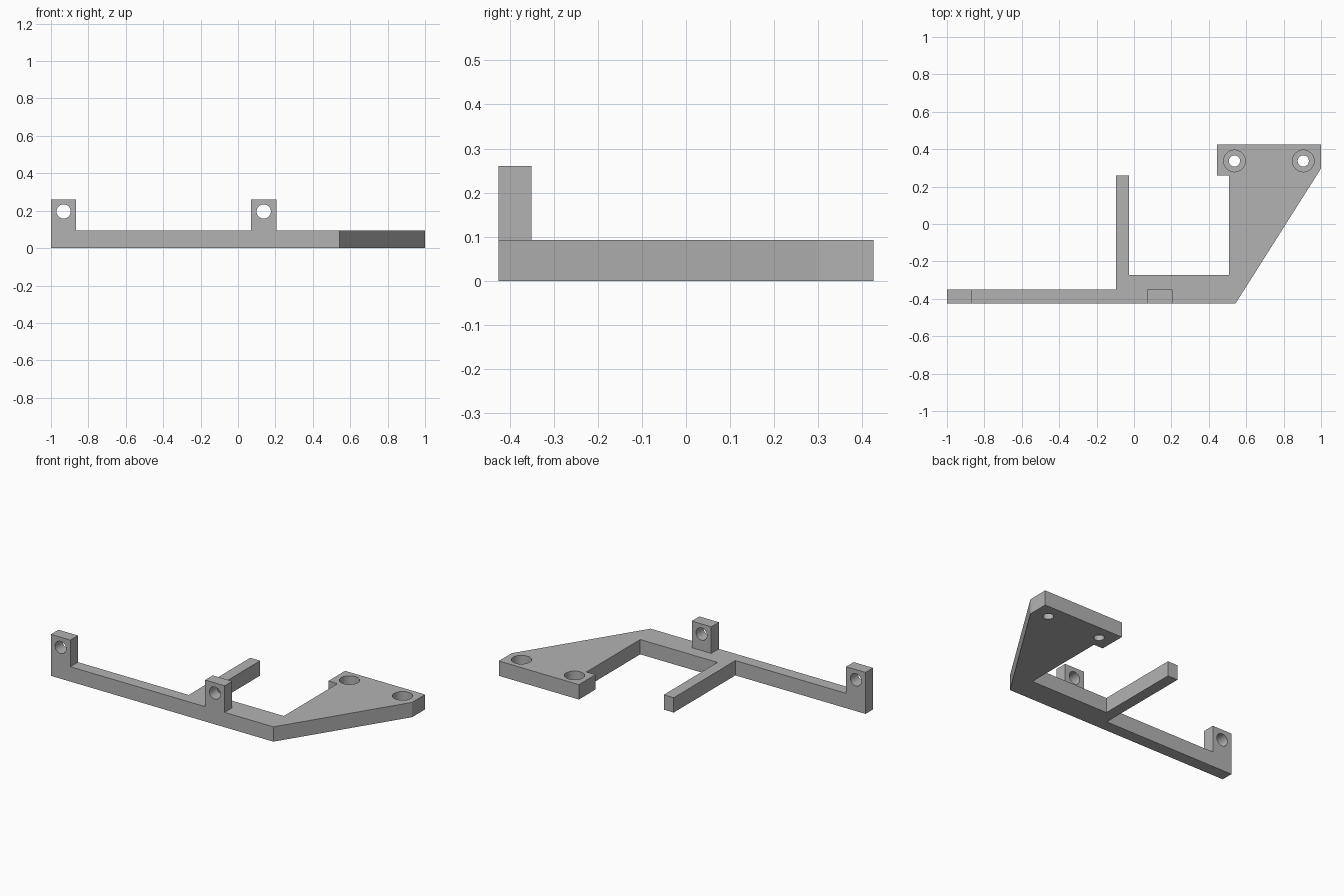
import bpy, bmesh, math
from mathutils import Matrix, Vector

if "Cube" in bpy.data.objects:
    bpy.data.objects.remove(bpy.data.objects["Cube"])

T = 0.093            # plate thickness
FRONT, BACK = -0.425, 0.425

grey = bpy.data.materials.new("plain grey")
grey.diffuse_color = (0.45, 0.45, 0.45, 1)
grey.use_nodes = True
grey.node_tree.nodes["Principled BSDF"].inputs["Base Color"].default_value = grey.diffuse_color


def add_object(name, bm):
    bmesh.ops.recalc_face_normals(bm, faces=bm.faces)
    mesh = bpy.data.meshes.new(name)
    bm.to_mesh(mesh)
    bm.free()
    mesh.materials.append(grey)
    obj = bpy.data.objects.new(name, mesh)
    bpy.context.collection.objects.link(obj)
    return obj


def extrude_plan(name, points, z0, z1):
    bm = bmesh.new()
    face = bm.faces.new([bm.verts.new((x, y, z0)) for x, y in points])
    out = bmesh.ops.extrude_face_region(bm, geom=[face])
    verts = [g for g in out["geom"] if isinstance(g, bmesh.types.BMVert)]
    bmesh.ops.translate(bm, verts=verts, vec=(0, 0, z1 - z0))
    return add_object(name, bm)


def cylinder(name, centre, radius, depth, along_y=False):
    bm = bmesh.new()
    turn = Matrix.Rotation(math.pi / 2, 4, 'X') if along_y else Matrix()
    bmesh.ops.create_cone(bm, cap_ends=True, segments=48, radius1=radius,
                          radius2=radius, depth=depth,
                          matrix=Matrix.Translation(Vector(centre)) @ turn)
    return add_object(name, bm)


def combine(target, other, operation):
    mod = target.modifiers.new(operation.lower(), 'BOOLEAN')
    mod.operation, mod.solver, mod.object = operation, 'EXACT', other
    bpy.context.view_layer.objects.active = target
    bpy.ops.object.modifier_apply(modifier=mod.name)
    bpy.data.objects.remove(other, do_unlink=True)


# Flat plate: rail, cross arm and wedge-shaped mounting pad
bracket = extrude_plan("bracket", [
    (-1, FRONT), (0.543, FRONT), (1, 0.297), (1, BACK), (0.445, BACK),
    (0.445, 0.26), (0.508, 0.26), (0.508, -0.272), (-0.028, -0.272),
    (-0.028, 0.26), (-0.097, 0.26), (-0.097, -0.35), (-1, -0.35)], 0, T)

# Upright lugs with a cross hole
for x0 in (-1, 0.07):
    x1 = x0 + 0.135
    lug = extrude_plan("lug", [(x0, FRONT), (x1, FRONT), (x1, -0.35),
                               (x0, -0.35)], 0, 0.26)
    combine(bracket, lug, 'UNION')
    hole = cylinder("lug_hole", ((x0 + x1) / 2, -0.39, 0.196), 0.038, 0.3, True)
    combine(bracket, hole, 'DIFFERENCE')

# Counterbored screw holes in the pad
for x in (0.537, 0.905):
    combine(bracket, cylinder("screw_hole", (x, 0.337, 0.05), 0.03, 0.4), 'DIFFERENCE')
    combine(bracket, cylinder("screw_recess", (x, 0.337, T - 0.06 + 0.1), 0.058, 0.2), 'DIFFERENCE')

# Smooth hole walls, sharp edges elsewhere
bpy.ops.object.select_all(action='DESELECT')
bracket.select_set(True)
bpy.context.view_layer.objects.active = bracket
bpy.ops.object.shade_smooth_by_angle(angle=math.radians(30))
